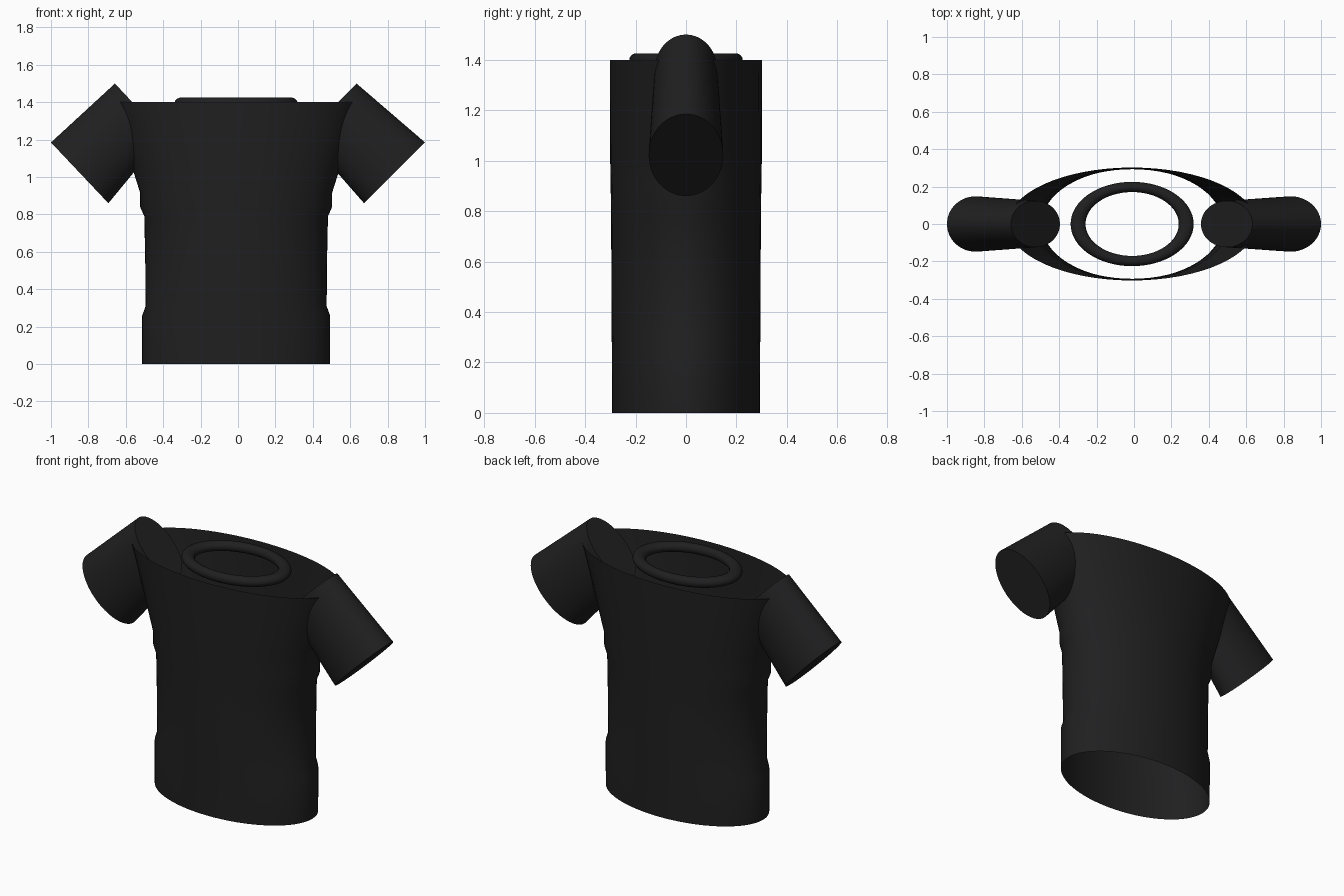
import bpy, bmesh, math
from mathutils import Vector

if "Cube" in bpy.data.objects:
    bpy.data.objects.remove(bpy.data.objects["Cube"])

SEG = 64
CX = -0.01  # the torso sits slightly left of the origin

fabric = bpy.data.materials.new("black_fabric")
fabric.diffuse_color = (0.014, 0.014, 0.015, 1)
fabric.use_nodes = True
fabric.node_tree.nodes["Principled BSDF"].inputs["Base Color"].default_value = fabric.diffuse_color


def loft(name, rings, caps):
    """Skin elliptical rings given as (centre, half axis u, half axis v)."""
    bm = bmesh.new()
    loops = []
    for c, u, v in rings:
        angles = [2 * math.pi * i / SEG for i in range(SEG)]
        loops.append([bm.verts.new(c + u * math.cos(a) + v * math.sin(a)) for a in angles])
    for a, b in zip(loops, loops[1:]):
        for i in range(SEG):
            j = (i + 1) % SEG
            bm.faces.new((a[i], a[j], b[j], b[i]))
    if caps:
        bm.faces.new(loops[0][::-1])
        bm.faces.new(loops[-1])
        bmesh.ops.recalc_face_normals(bm, faces=bm.faces)
    me = bpy.data.meshes.new(name)
    bm.to_mesh(me)
    bm.free()
    ob = bpy.data.objects.new(name, me)
    bpy.context.collection.objects.link(ob)
    finish(ob)


def finish(ob):
    ob.data.materials.append(fabric)
    bpy.ops.object.select_all(action='DESELECT')
    ob.select_set(True)
    bpy.context.view_layer.objects.active = ob
    bpy.ops.object.shade_smooth_by_angle(angle=math.radians(40))


# Torso: open elliptical tube, (z, half width, half depth)
profile = [(0, .502, .293), (.26, .502, .294), (.31, .484, .295), (.55, .486, .296),
           (.79, .491, .297), (.84, .513, .298), (.915, .513, .299),
           (1.02, .546, .301), (1.4, .665, .302)]
loft("torso", [(Vector((CX, 0, z)), Vector((w, 0, 0)), Vector((0, d, 0)))
               for z, w, d in profile], False)


# Sleeves: closed tapered tubes; corners of each end in the xz plane
def sleeve(name, ends):
    rings = []
    for (x1, z1), (x2, z2), depth in ends:
        p, q = Vector((x1, 0, z1)), Vector((x2, 0, z2))
        rings.append(((p + q) / 2, (p - q) / 2, Vector((0, depth, 0))))
    loft(name, rings, True)


sleeve("left_sleeve", [((-.658, 1.5), (-.396, 1.22), .124), ((-1.0, 1.185), (-.693, .86), .148)])
sleeve("right_sleeve", [((.634, 1.5), (.358, 1.22), .124), ((1.0, 1.185), (.674, .86), .148)])

# Collar: flattened ring
bpy.ops.mesh.primitive_torus_add(major_segments=SEG, minor_segments=16, major_radius=1,
                                 minor_radius=.138, location=(CX, 0, 1.397))
collar = bpy.context.object
collar.name = "collar"
collar.scale = (.289, .198, .21)
finish(collar)
